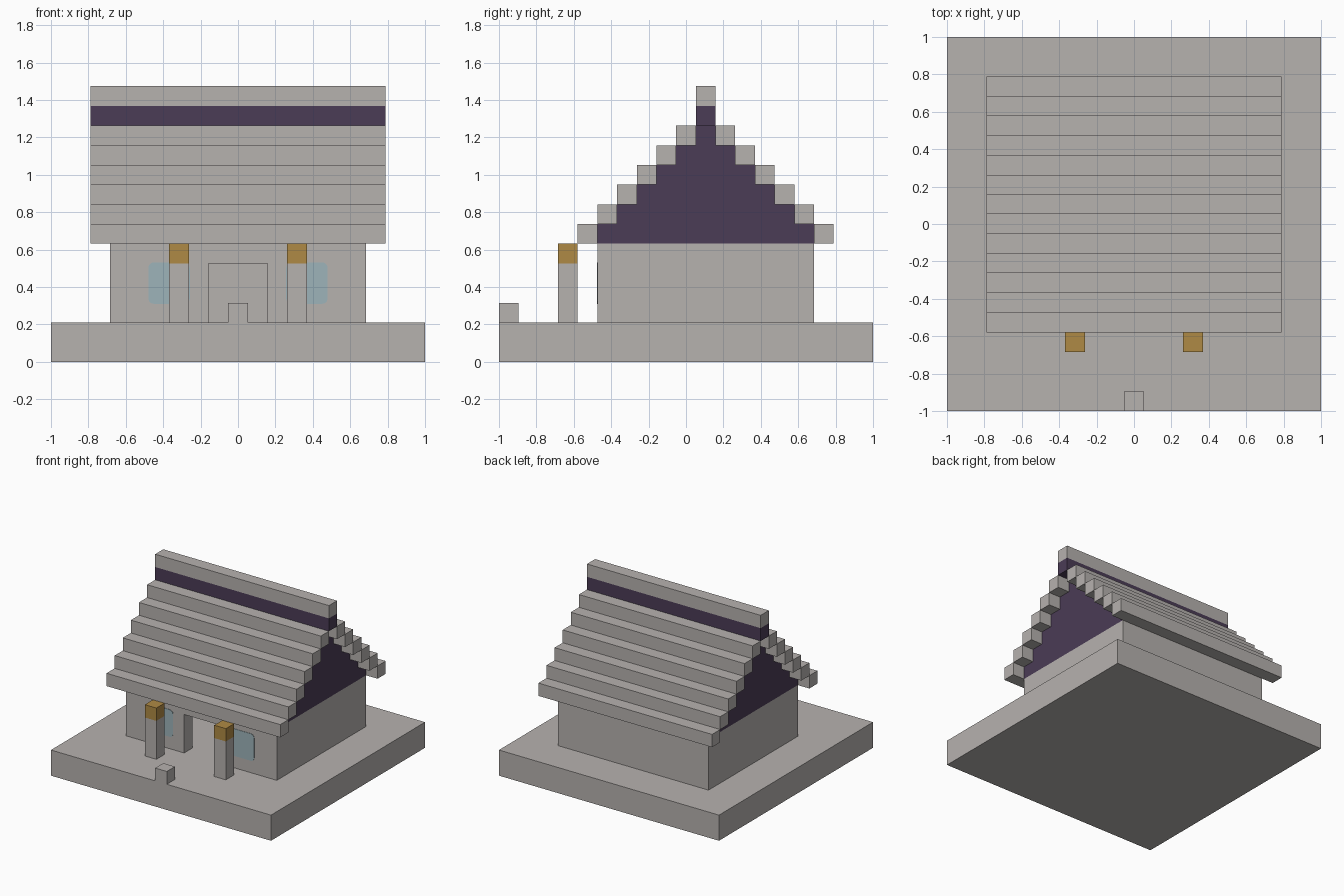
import bpy, bmesh, math

U = 2 / 19          # one block
RIDGE_Y = U         # centre line of the house
BASE_H = 2 * U
WALL_H = 4 * U
EAVE_Z = BASE_H + WALL_H
COURSES = 6

cube = bpy.data.objects.get("Cube")
if cube:
    bpy.data.objects.remove(cube, do_unlink=True)


def material(name, rgb):
    colour = (*rgb, 1)
    m = bpy.data.materials.new(name)
    m.use_nodes = True
    m.diffuse_color = colour
    bsdf = next(n for n in m.node_tree.nodes if n.type == 'BSDF_PRINCIPLED')
    bsdf.inputs["Base Color"].default_value = colour
    bsdf.inputs["Roughness"].default_value = 0.9
    return m


STONE = material("stone grey", (0.47, 0.445, 0.43))
PURPLE = material("dark purple", (0.07, 0.045, 0.093))
GOLD = material("lantern gold", (0.43, 0.254, 0.058))
GLASS = material("pale blue glass", (0.34, 0.456, 0.49))


def prism(name, points, offset, mat):
    """Extrude a closed loop of 3D points along an offset vector."""
    bm = bmesh.new()
    face = bm.faces.new([bm.verts.new(p) for p in points])
    ext = bmesh.ops.extrude_face_region(bm, geom=[face], use_keep_orig=True)
    moved = [v for v in ext["geom"] if isinstance(v, bmesh.types.BMVert)]
    bmesh.ops.translate(bm, verts=moved, vec=offset)
    bmesh.ops.recalc_face_normals(bm, faces=bm.faces)
    mesh = bpy.data.meshes.new(name)
    bm.to_mesh(mesh)
    bm.free()
    mesh.materials.append(mat)
    obj = bpy.data.objects.new(name, mesh)
    bpy.context.collection.objects.link(obj)
    return obj


def block(name, x, y, z, mat):
    """Box from (min, max) ranges."""
    loop = [(x[0], y[0], z[0]), (x[1], y[0], z[0]),
            (x[1], y[1], z[0]), (x[0], y[1], z[0])]
    return prism(name, loop, (0, 0, z[1] - z[0]), mat)


def carve(target, cutter):
    mod = target.modifiers.new("carve", 'BOOLEAN')
    mod.operation = 'DIFFERENCE'
    mod.solver = 'EXACT'
    mod.object = cutter
    bpy.context.view_layer.objects.active = target
    bpy.ops.object.modifier_apply(modifier=mod.name)
    bpy.data.objects.remove(cutter, do_unlink=True)


# Ground slab and small block at its front edge
block("base_slab", (-1, 1), (-1, 1), (0, BASE_H), STONE)
block("front_marker", (-U / 2, U / 2), (-1, -1 + U), (BASE_H, BASE_H + U), STONE)

# Hollow walls with a doorway
half_x, half_y = 6.5 * U, 5.5 * U
front_y = RIDGE_Y - half_y
walls = block("house_walls", (-half_x, half_x), (front_y, RIDGE_Y + half_y),
              (BASE_H, EAVE_Z), STONE)
carve(walls, block("room_cutter", (U - half_x, half_x - U),
                   (front_y + U, RIDGE_Y + half_y - U), (U, EAVE_Z + U), STONE))
carve(walls, block("door_cutter", (-1.5 * U, 1.5 * U),
                   (front_y - U, front_y + 1.5 * U), (U, BASE_H + 3 * U), STONE))


# Rounded window panes and porch posts, one pair per side
def pane(name, cx, cz, half, radius):
    loop = []
    for i in range(16):
        a = math.tau * (i // 4 * 3 + i % 4) / 12
        q = math.pi / 4 + (i // 4) * math.pi / 2
        sx, sz = math.copysign(1, math.cos(q)), math.copysign(1, math.sin(q))
        loop.append((cx + sx * (half - radius) + radius * math.cos(a), front_y,
                     cz + sz * (half - radius) + radius * math.sin(a)))
    return prism(name, loop, (0, -0.003, 0), GLASS)


for side, s in (("left", 1), ("right", -1)):
    pane(side + "_window", s * 3.5 * U, BASE_H + 2 * U, U + 0.006, 0.03)
    px = (s * 3 * U - U / 2, s * 3 * U + U / 2)
    py = (front_y - 2 * U, front_y - U)
    block(side + "_porch_post", px, py, (BASE_H, EAVE_Z - U), STONE)
    block(side + "_post_lantern", px, py, (EAVE_Z - U, EAVE_Z), GOLD)

# Stepped gable filling under the roof
near = []
for i in range(COURSES):
    w = half_y - i * U
    near += [(w, EAVE_Z + i * U), (w, EAVE_Z + (i + 1) * U)]
outline = near + [(-w, z) for w, z in reversed(near)]
prism("gable_fill", [(-half_x, RIDGE_Y + y, z) for y, z in outline],
      (2 * half_x, 0, 0), PURPLE)

# Roof courses climbing to the ridge on both slopes
roof_x = (-7.5 * U, 7.5 * U)
for side, s in (("front", -1), ("back", 1)):
    for i in range(COURSES):
        yc = RIDGE_Y + s * (COURSES - i) * U
        block(f"{side}_roof_course_{i + 1}", roof_x, (yc - U / 2, yc + U / 2),
              (EAVE_Z + i * U, EAVE_Z + (i + 1) * U), STONE)

# Ridge: purple band below a stone cap
ridge_y = (RIDGE_Y - U / 2, RIDGE_Y + U / 2)
ridge_z = EAVE_Z + COURSES * U
block("ridge_band", roof_x, ridge_y, (ridge_z, ridge_z + U), PURPLE)
block("ridge_cap", roof_x, ridge_y, (ridge_z + U, ridge_z + 2 * U), STONE)
